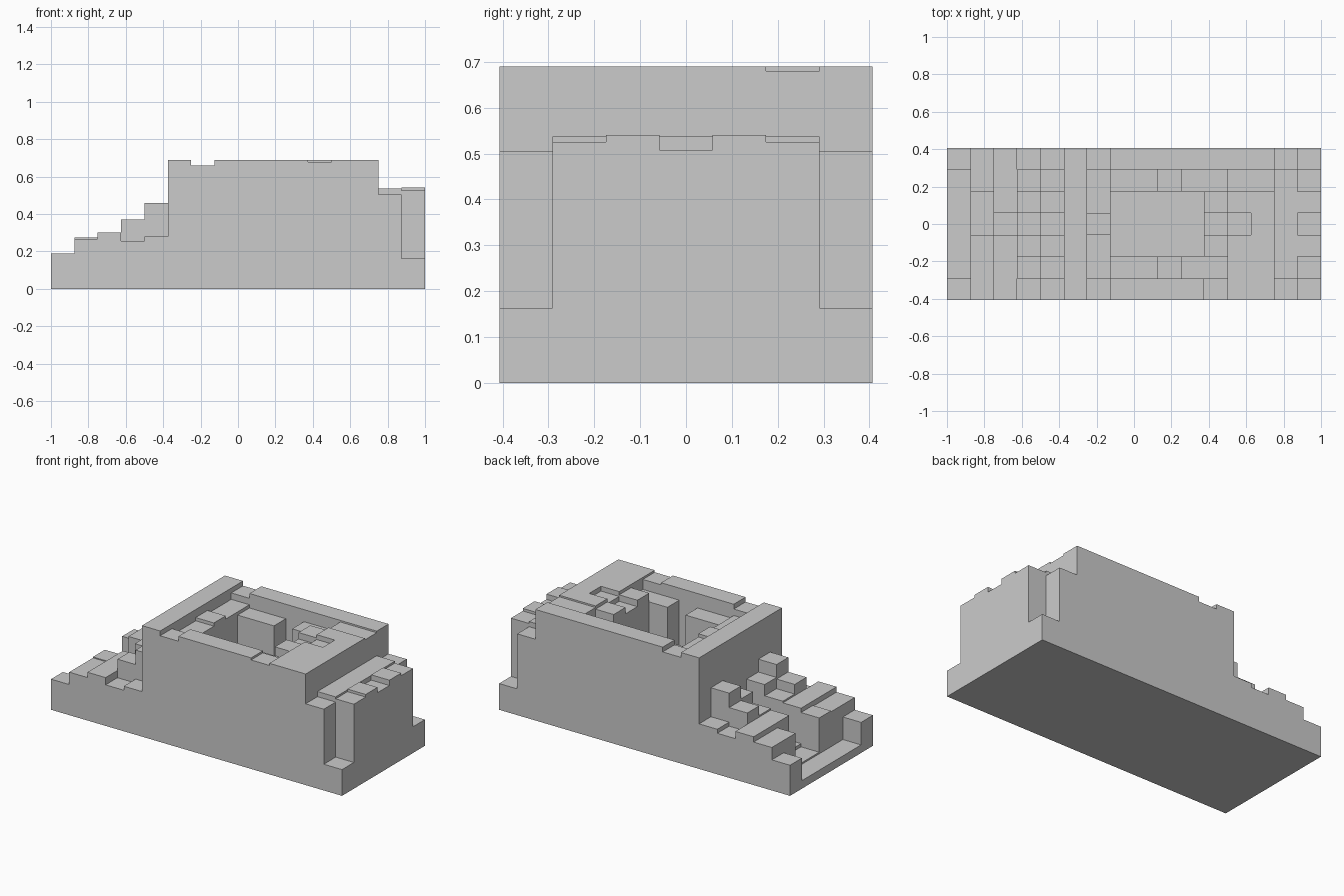
import bpy, bmesh

if "Cube" in bpy.data.objects:
    bpy.data.objects.remove(bpy.data.objects["Cube"])

NX, NY = 16, 7
DX, HALF_Y = 0.125, 0.407
DY = 2 * HALF_Y / NY
H = [[0.69] * NY for _ in range(NX)]


def fill(cols, rows, z, mirror=True):
    """Set the height of a block of cells (inclusive ranges), mirrored front to back."""
    for i in range(cols[0], cols[1] + 1):
        for j in range(rows[0], rows[1] + 1):
            H[i][j] = z
            if mirror:
                H[i][NY - 1 - j] = z


# left stairs and sunken yard
fill((0, 0), (0, 0), 0.19)
fill((0, 0), (1, 3), 0.05)
fill((1, 1), (0, 1), 0.267)
fill((1, 1), (3, 4), 0.06, False)
fill((1, 1), (2, 2), 0.273, False)
fill((2, 2), (0, 2), 0.30)
fill((2, 2), (3, 3), 0.08)
for col, heights in ((3, (0.255, 0.37, 0.31, 0.10)), (4, (0.28, 0.46, 0.38, 0.12))):
    for row, z in enumerate(heights):
        fill((col, col), (row, row), z)

# courtyard: left ledge, pit, side ledges with gaps
fill((6, 6), (0, 0), 0.66)
fill((6, 6), (1, 2), 0.62)
fill((6, 6), (3, 3), 0.64)
fill((7, 10), (2, 3), 0.10)
fill((7, 8), (1, 1), 0.60)
fill((9, 9), (1, 1), 0.30)
fill((10, 11), (1, 1), 0.615)

# right roof details
fill((11, 11), (0, 0), 0.677, False)
fill((11, 11), (2, 2), 0.67)
fill((11, 11), (3, 3), 0.63)
fill((12, 12), (3, 3), 0.66)
fill((12, 13), (5, 5), 0.68, False)

# right end steps
fill((14, 14), (0, 0), 0.505)
fill((14, 14), (1, 3), 0.537)
for row, z in enumerate((0.163, 0.525, 0.541, 0.508)):
    fill((15, 15), (row, row), z)


def build(name):
    """Skin the cells with tops, step walls and a base."""
    bm = bmesh.new()

    def quad(*pts):
        bm.faces.new([bm.verts.new(p) for p in pts])

    def height(i, j):
        return H[i][j] if 0 <= i < NX and 0 <= j < NY else 0.0

    for i in range(NX):
        for j in range(NY):
            z = H[i][j]
            x0, y0 = -1 + i * DX, -HALF_Y + j * DY
            x1, y1 = x0 + DX, y0 + DY
            quad((x0, y0, z), (x1, y0, z), (x1, y1, z), (x0, y1, z))
            quad((x0, y1, 0), (x1, y1, 0), (x1, y0, 0), (x0, y0, 0))
            # walls down to every lower neighbour
            for di, dj, a, b in ((0, -1, (x0, y0), (x1, y0)), (1, 0, (x1, y0), (x1, y1)),
                                 (0, 1, (x1, y1), (x0, y1)), (-1, 0, (x0, y1), (x0, y0))):
                low = height(i + di, j + dj)
                if low < z:
                    quad((*a, low), (*b, low), (*b, z), (*a, z))
    bmesh.ops.remove_doubles(bm, verts=bm.verts, dist=1e-5)
    bmesh.ops.dissolve_limit(bm, angle_limit=0.01, verts=bm.verts, edges=bm.edges)
    mesh = bpy.data.meshes.new(name)
    bm.to_mesh(mesh)
    bm.free()
    obj = bpy.data.objects.new(name, mesh)
    bpy.context.collection.objects.link(obj)


build("stepped_fortress")
